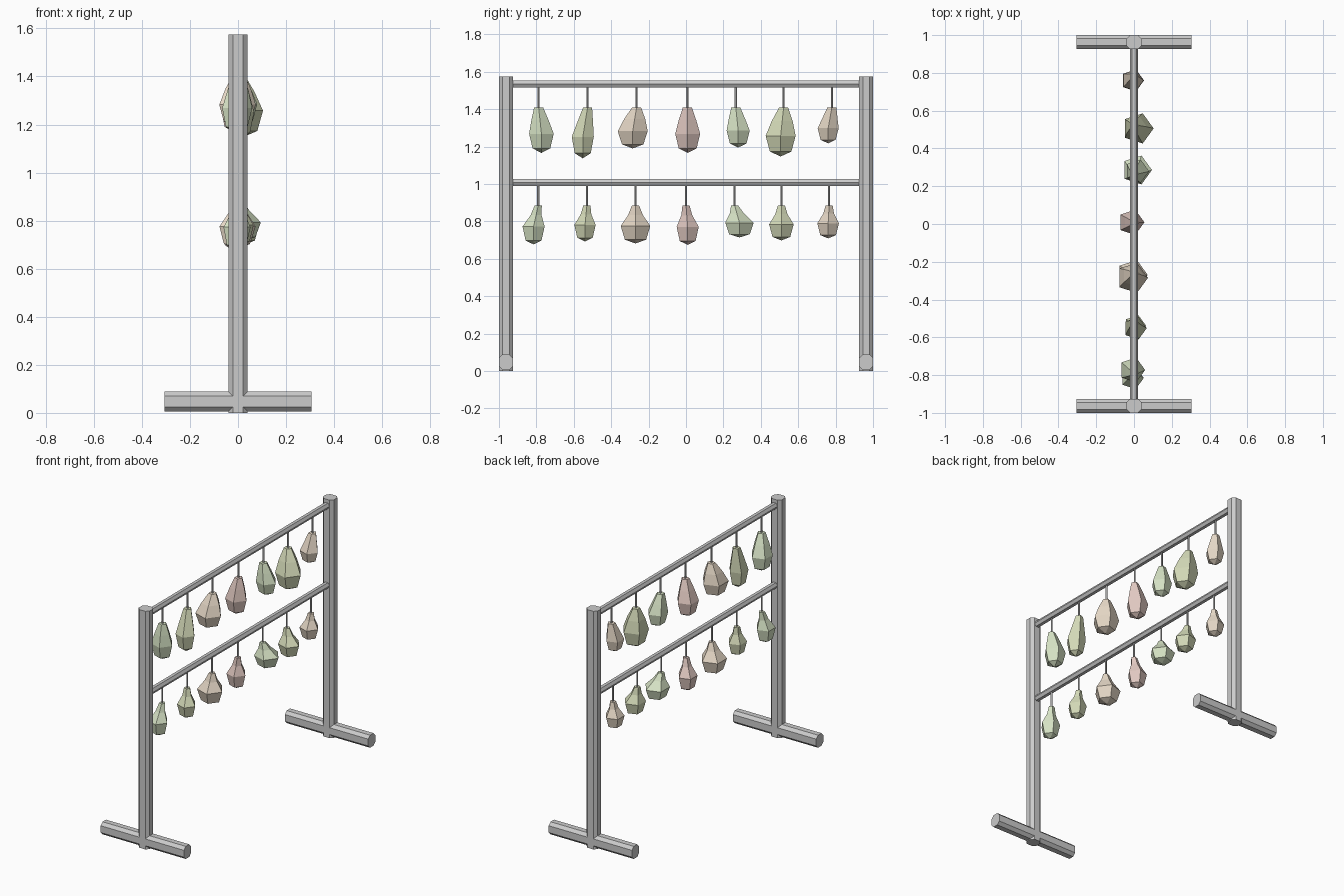
import bpy, bmesh
from math import cos, sin, pi
from mathutils import Vector

if "Cube" in bpy.data.objects:
    bpy.data.objects.remove(bpy.data.objects["Cube"])


def finish(name, bm, mat=None):
    bmesh.ops.recalc_face_normals(bm, faces=bm.faces)
    me = bpy.data.meshes.new(name)
    bm.to_mesh(me)
    bm.free()
    ob = bpy.data.objects.new(name, me)
    bpy.context.collection.objects.link(ob)
    if mat:
        me.materials.append(mat)
    return ob


def loft(name, rings, mat=None):
    """Skin rings of points; a one-point ring closes as a tip."""
    bm = bmesh.new()
    vs = [[bm.verts.new(p) for p in r] for r in rings]
    for a, b in zip(vs, vs[1:]):
        n = len(a)
        for i in range(n):
            j = (i + 1) % n
            bm.faces.new((a[i], a[j], b[0]) if len(b) == 1 else (a[i], a[j], b[j], b[i]))
    for r in (vs[0], vs[-1]):
        if len(r) > 2:
            bm.faces.new(r)
    return finish(name, bm, mat)


def octagon(w, h, c):
    a, b = w / 2, h / 2
    return [(a, b - c), (a - c, b), (c - a, b), (-a, b - c),
            (-a, c - b), (c - a, -b), (a - c, -b), (a, c - b)]


def polygon(r, n):
    return [(r * cos(2 * pi * i / n), r * sin(2 * pi * i / n)) for i in range(n)]


# end frames: chamfered posts on chamfered feet
for side, y in (("front", -0.963), ("back", 0.963)):
    sec = octagon(0.081, 0.074, 0.019)
    loft(side + "_post", [[(u, y + v, z) for u, v in sec] for z in (0, 1.575)])
    sec = octagon(0.074, 0.083, 0.019)
    loft(side + "_foot", [[(x, y + u, 0.047 + v) for u, v in sec] for x in (-0.305, 0.305)])

# two hexagonal rails
for name, z in (("upper_rail", 1.534), ("lower_rail", 1.008)):
    loft(name, [[(u, y, z + v) for u, v in polygon(0.0212, 6)] for y in (-0.935, 0.935)])

# gourd colours
mats = {}
for name, col in (("green", (0.68, 0.77, 0.56)), ("olive", (0.66, 0.70, 0.48)),
                  ("tan", (0.78, 0.68, 0.56)), ("pink", (0.76, 0.59, 0.54))):
    mats[name] = bpy.data.materials.new(name)
    mats[name].diffuse_color = (*col, 1)
tones = ("green", "olive", "tan", "pink", "green", "olive", "tan")
lean = (-0.01, 0.005, -0.01, -0.015, 0.015, 0.02, -0.008)

# per gourd: cord y, body y, radius, bottom z
upper = ((-.788, -.773, .069, 1.166), (-.526, -.552, .062, 1.137), (-.264, -.285, .084, 1.19),
         (.007, .009, .07, 1.166), (.266, .279, .065, 1.195), (.522, .506, .084, 1.147),
         (.78, .76, .059, 1.217))
lower = ((-.79, -.815, .062, .677), (-.53, -.54, .06, .693), (-.27, -.27, .083, .682),
         (0, .009, .062, .674), (.26, .286, .08, .714), (.51, .51, .069, .698),
         (.765, .76, .061, .709))

# rows: data, rail z, neck z, neck radius, shoulder (depth, width), widest depth
rows = (("upper", upper, 1.525, 1.41, .025, (.28, .70), .58),
        ("lower", lower, 1.0, .885, .02, (.25, .50), .54))
for row, data, rail, top, neck, (sd, sw), wd in rows:
    for i, (cy, by, r, bot) in enumerate(data):
        # hanging cord
        loft(f"{row}_cord_{i + 1}",
             [[(u, cy + v, z) for u, v in polygon(0.006, 5)] for z in (rail, top - 0.01)])
        # five-sided gourd leaning off its cord
        rings = []
        for d, rad in ((0, neck), (sd, r * sw), (wd, r), (.9, r * .72), (1, 0)):
            k = min(d / wd, 1)
            c = Vector((lean[i] * k, cy + (by - cy) * k, top + (bot - top) * d))
            rings.append([c + Vector((u, v, 0)) for u, v in polygon(rad, 5)] if rad else [c])
        loft(f"{row}_gourd_{i + 1}", rings, mats[tones[i]])

for m in bpy.data.materials:
    if m.users and not m.is_grease_pencil:
        m.use_nodes = True
        m.node_tree.nodes["Principled BSDF"].inputs["Base Color"].default_value = m.diffuse_color
